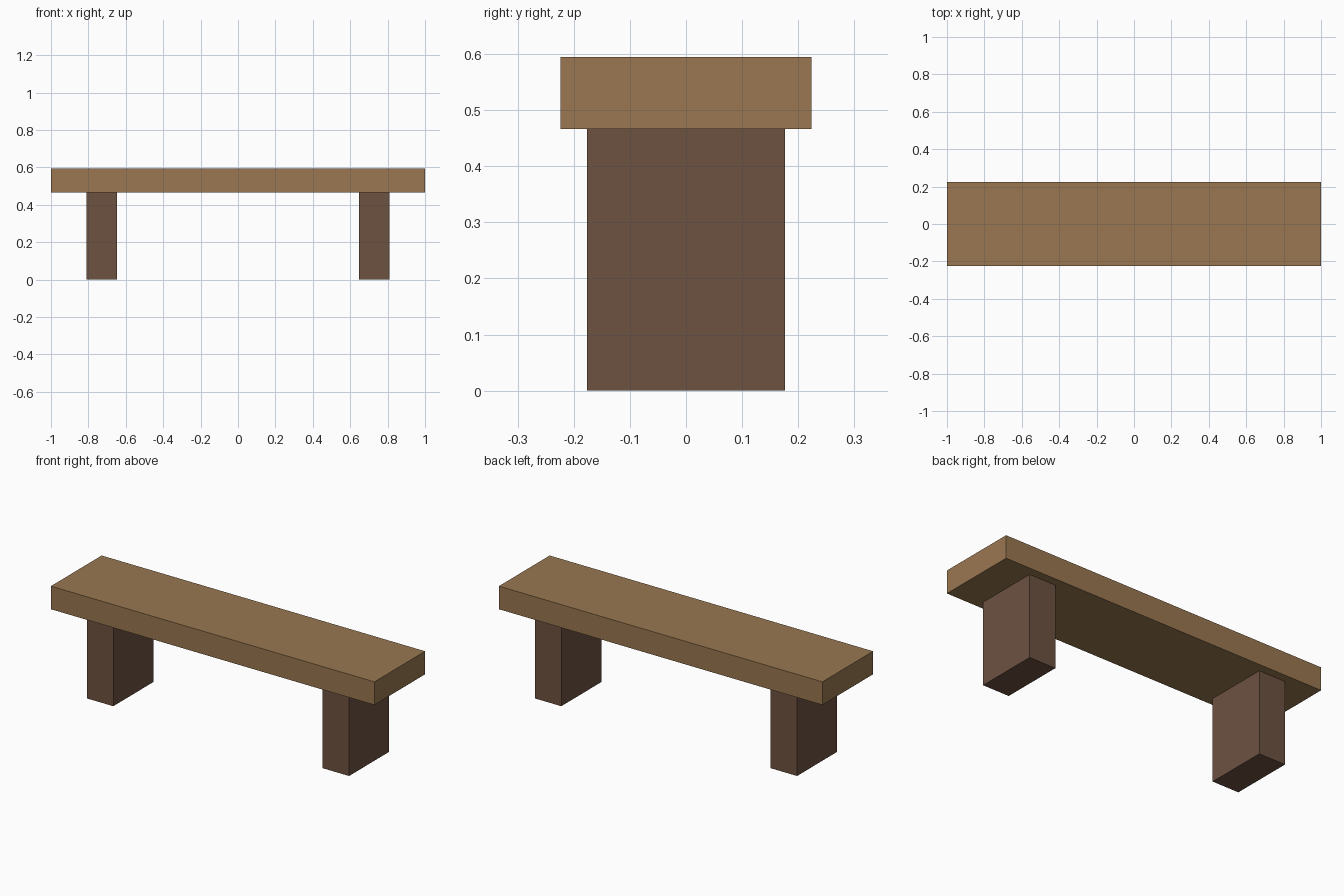
import bpy

cube = bpy.data.objects.get("Cube")
if cube:
    bpy.data.objects.remove(cube, do_unlink=True)


def make_material(name, rgb):
    mat = bpy.data.materials.new(name)
    mat.use_nodes = True
    color = (*rgb, 1.0)
    mat.diffuse_color = color
    mat.node_tree.nodes["Principled BSDF"].inputs["Base Color"].default_value = color
    return mat


def add_box(name, x, size, bottom, mat):
    """Box of the given size, centred on y, resting at height bottom."""
    bpy.ops.mesh.primitive_cube_add(size=1, location=(x, 0, bottom + size[2] / 2))
    box = bpy.context.object
    box.name = box.data.name = name
    box.scale = size
    bpy.ops.object.transform_apply(location=False, rotation=False, scale=True)
    box.data.materials.append(mat)
    return box


light_wood = make_material("light wood", (0.32, 0.185, 0.082))
dark_wood = make_material("dark wood", (0.155, 0.085, 0.053))

LEG_HEIGHT = 0.466

# Seat plank
add_box("seat", 0, (2.0, 0.448, 0.129), LEG_HEIGHT, light_wood)

# Block legs, one near each end
for side, sign in (("left", 1), ("right", -1)):
    add_box(side + "_leg", sign * 0.729, (0.163, 0.353, LEG_HEIGHT), 0, dark_wood)
